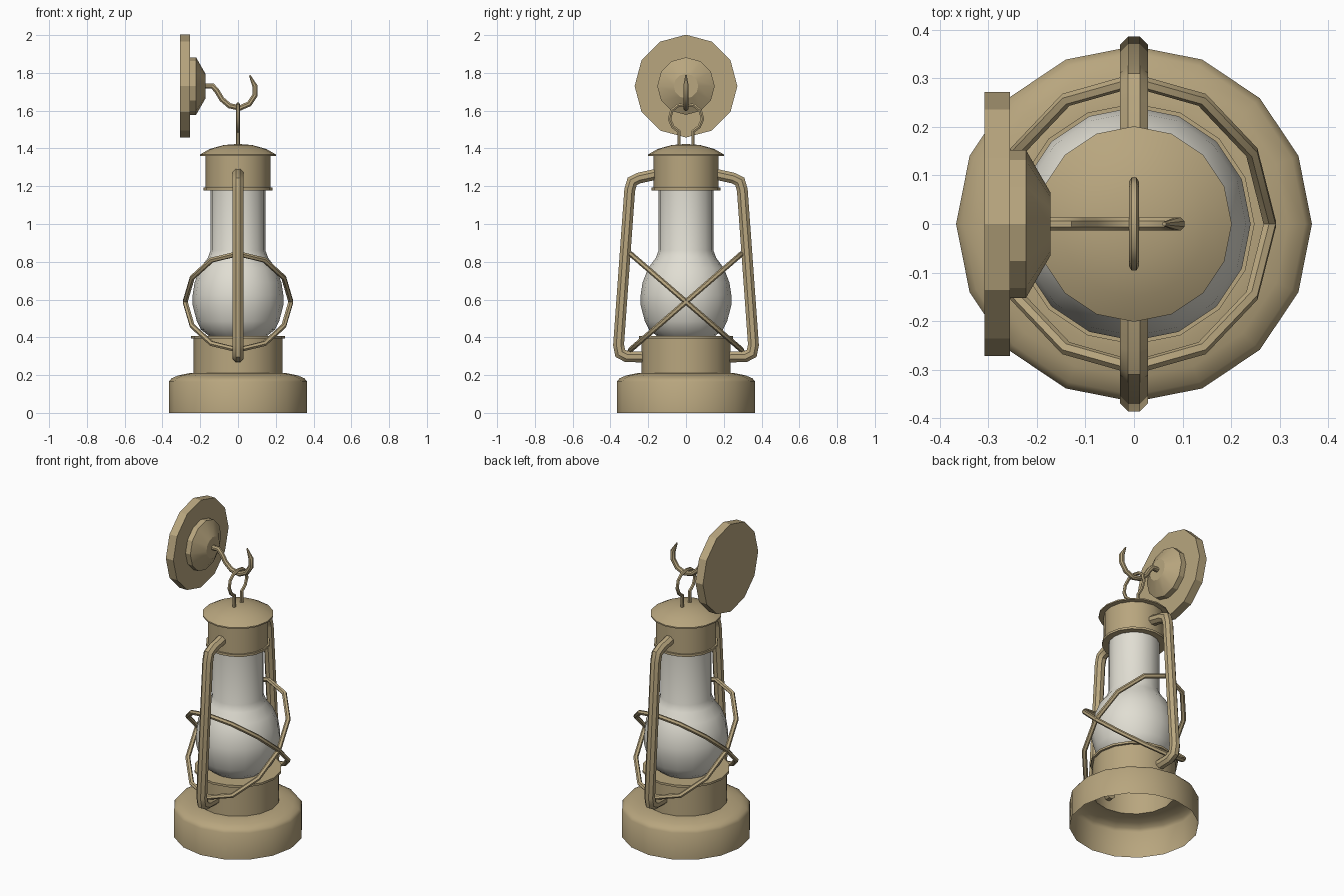
import bpy, bmesh, math
from mathutils import Vector, Matrix

if "Cube" in bpy.data.objects:
    bpy.data.objects.remove(bpy.data.objects["Cube"], do_unlink=True)


def make_material(name, color):
    mat = bpy.data.materials.new(name)
    mat.use_nodes = True
    mat.diffuse_color = color
    mat.node_tree.nodes["Principled BSDF"].inputs["Base Color"].default_value = color
    return mat


BRASS = make_material("brass", (0.48, 0.38, 0.21, 1))
GLASS = make_material("milky glass", (0.75, 0.73, 0.65, 1))


def finish(name, bm, mat, angle):
    mesh = bpy.data.meshes.new(name)
    bm.to_mesh(mesh)
    bm.free()
    mesh.materials.append(mat)
    obj = bpy.data.objects.new(name, mesh)
    bpy.context.collection.objects.link(obj)
    if angle:
        bpy.ops.object.select_all(action='DESELECT')
        obj.select_set(True)
        bpy.context.view_layer.objects.active = obj
        bpy.ops.object.shade_smooth_by_angle(angle=math.radians(angle))
    return obj


def lathe(name, profile, mat=BRASS, sides=16, angle=40, matrix=Matrix()):
    """Turn (radius, height) points, listed bottom to top, around z."""
    bm = bmesh.new()
    rings = []
    for r, z in profile:
        if r == 0:
            rings.append([bm.verts.new((0, 0, z))] * sides)
        else:
            rings.append([bm.verts.new((r * math.cos(math.tau * i / sides),
                                        r * math.sin(math.tau * i / sides), z))
                          for i in range(sides)])
    for low, high in zip(rings, rings[1:]):
        for i in range(sides):
            j = (i + 1) % sides
            corners = dict.fromkeys([low[i], low[j], high[j], high[i]])
            bm.faces.new(list(corners))
    bm.transform(matrix)
    return finish(name, bm, mat, angle)


def tube(name, path, normal, radius, sides=8, closed=False, tip=1.0, angle=40):
    """Sweep a round section along a planar path with mitred corners."""
    bm = bmesh.new()
    pts = [Vector(p) for p in path]
    normal = Vector(normal).normalized()
    n = len(pts)
    rings = []
    for k, p in enumerate(pts):
        before = p - pts[k - 1] if closed or k > 0 else pts[1] - p
        after = pts[(k + 1) % n] - p if closed or k < n - 1 else before
        before, after = before.normalized(), after.normalized()
        tangent = (before + after).normalized()
        side = tangent.cross(normal) / max(tangent.dot(after), 0.5)
        r = radius * (tip if k == n - 1 else 1)
        rings.append([bm.verts.new(p + r * (math.cos(a) * side + math.sin(a) * normal))
                      for a in (math.tau * (i + 0.5) / sides for i in range(sides))])
    pairs = list(zip(rings, rings[1:]))
    if closed:
        pairs.append((rings[-1], rings[0]))
    else:
        bm.faces.new(rings[0])
        bm.faces.new(rings[-1])
    for a, b in pairs:
        for i in range(sides):
            j = (i + 1) % sides
            bm.faces.new((a[i], a[j], b[j], b[i]))
    bmesh.ops.recalc_face_normals(bm, faces=bm.faces)
    return finish(name, bm, BRASS, angle)


# Hollow foot, open underneath
lathe("base", [(0.366, 0), (0.366, 0.165), (0.352, 0.183), (0.317, 0.198),
               (0.26, 0.21), (0.235, 0.21)])

# Collar with a thin lip that carries the glass
lathe("collar", [(0.235, 0.21), (0.235, 0.395), (0.248, 0.395),
                 (0.248, 0.408), (0, 0.408)])

# Bulbous chimney
lathe("glass_chimney", [(0.155, 0.408), (0.195, 0.44), (0.218, 0.485), (0.24, 0.57),
                        (0.24, 0.625), (0.23, 0.69), (0.2, 0.767), (0.16, 0.82),
                        (0.145, 0.86), (0.145, 1.185)], GLASS, angle=60)

# Upper can and domed lid
lathe("upper_can", [(0, 1.178), (0.182, 1.178), (0.182, 1.192), (0.172, 1.192),
                    (0.172, 1.366)])
lathe("lid", [(0, 1.36), (0.201, 1.36), (0.201, 1.368), (0.15, 1.397),
              (0.075, 1.418), (0, 1.424)])

# Side frame tubes, front and back
side_path = [(0.15, 1.265), (0.25, 1.243), (0.285, 1.225), (0.298, 1.18),
             (0.357, 0.36), (0.348, 0.315), (0.315, 0.298), (0.2, 0.295)]
for label, s in (("front", -1), ("back", 1)):
    tube(label + "_frame_tube", [(0, s * y, z) for y, z in side_path], (1, 0, 0), 0.031)

# Two crossed guard rings around the glass
for label, s in (("first", 1), ("second", -1)):
    ring = []
    for k in range(12):
        a = math.tau * k / 12
        ring.append((0.28 * math.cos(a), 0.295 * math.sin(a),
                     0.588 + s * 0.255 * math.sin(a)))
    tube(label + "_guard_ring", ring, (0, -s * 0.255, 0.295), 0.014, 6, closed=True)

# Hanging loop on the lid
half = [(0.037, 1.41), (0.037, 1.49), (0.07, 1.515), (0.087, 1.555), (0.076, 1.6),
        (0.045, 1.626)]
loop = half + [(0, 1.635)] + [(-y, z) for y, z in reversed(half)]
tube("hanging_loop", [(0, y, z) for y, z in loop], (1, 0, 0), 0.01, 6)

# Wall plate and stepped boss, turned to face +x
to_wall = Matrix.Translation((0, 0, 1.73)) @ Matrix.Rotation(math.pi / 2, 4, 'Y')
lathe("wall_plate", [(0, -0.307), (0.272, -0.307), (0.272, -0.255), (0, -0.255)],
      sides=12, angle=0, matrix=to_wall)
lathe("wall_boss", [(0.152, -0.256), (0.152, -0.222), (0.065, -0.172), (0, -0.172)],
      sides=12, angle=25, matrix=to_wall)

# Curved hook with a tapered tip
hook = [(-0.18, 1.73), (-0.135, 1.73), (-0.112, 1.705), (-0.085, 1.66), (-0.045, 1.626),
        (0.01, 1.614), (0.06, 1.636), (0.09, 1.682), (0.09, 1.73), (0.062, 1.787)]
tube("hook", [(x, 0, z) for x, z in hook], (0, 1, 0), 0.015, 8, tip=0.3)
